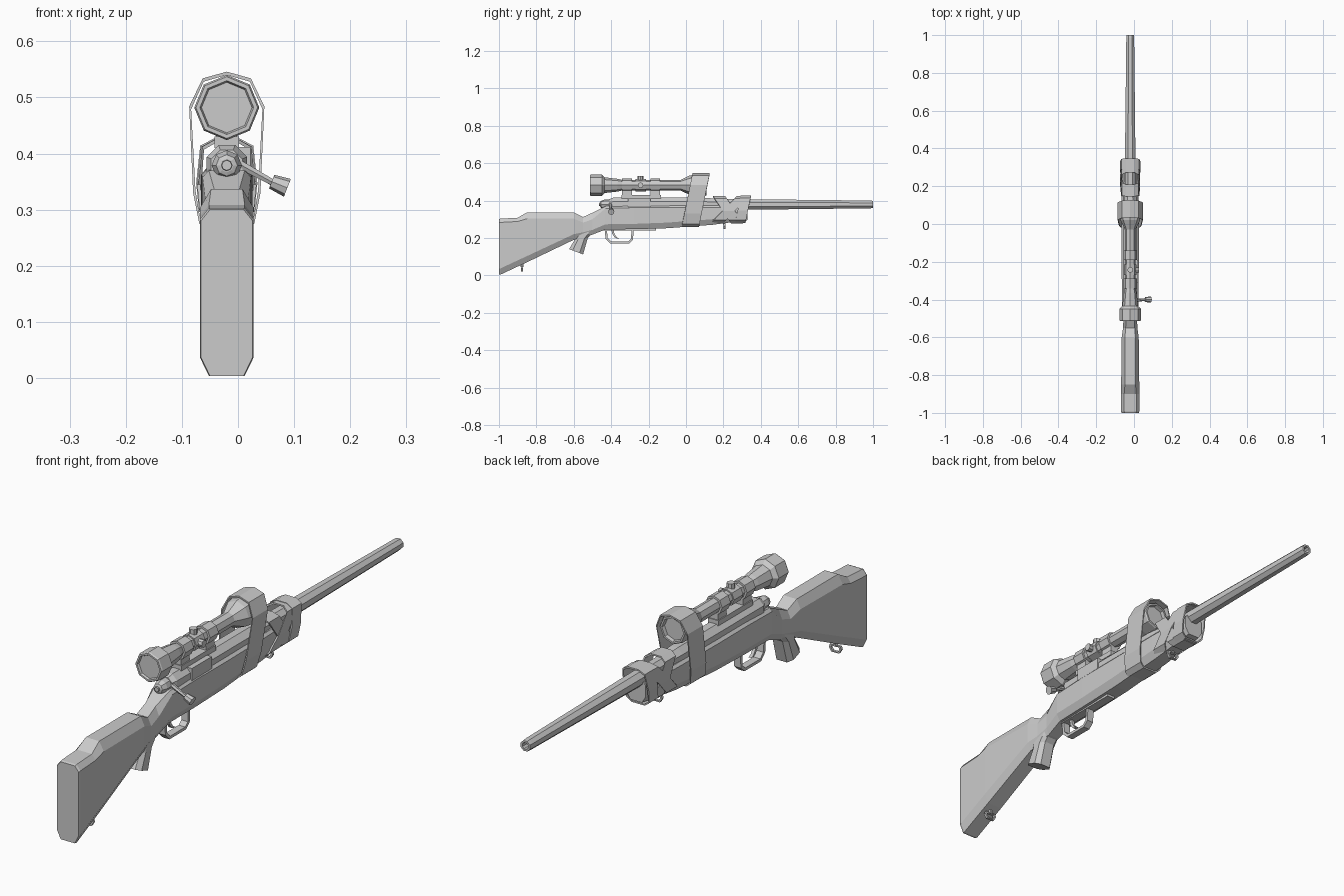
import bpy, bmesh, math
from mathutils import Vector

if "Cube" in bpy.data.objects:
    bpy.data.objects.remove(bpy.data.objects["Cube"])

CX = -0.02  # centre plane of the rifle


def loft(name, rings, caps=True, closed=False):
    """Skin a list of equal-length point rings."""
    bm = bmesh.new()
    vs = [[bm.verts.new(p) for p in r] for r in rings]
    n = len(vs[0])
    pairs = list(zip(vs, vs[1:])) + ([(vs[-1], vs[0])] if closed else [])
    for a, b in pairs:
        for i in range(n):
            j = (i + 1) % n
            bm.faces.new((a[i], a[j], b[j], b[i]))
    if caps and not closed:
        bm.faces.new(vs[0])
        bm.faces.new(vs[-1])
    bmesh.ops.recalc_face_normals(bm, faces=bm.faces)
    me = bpy.data.meshes.new(name)
    bm.to_mesh(me)
    bm.free()
    ob = bpy.data.objects.new(name, me)
    bpy.context.collection.objects.link(ob)
    return ob


def lathe(name, z, profile, sides=8, turn=0.0):
    """Revolve (y, radius) pairs around a line along y."""
    ang = [2 * math.pi * (i + turn) / sides for i in range(sides)]
    return loft(name, [[(CX + r * math.cos(a), y, z + r * math.sin(a)) for a in ang]
                       for y, r in profile])


def rod(name, p, q, r1, r2=None, sides=6):
    """Straight tapered rod between two points."""
    p, q = Vector(p), Vector(q)
    rot = (q - p).to_track_quat('Z', 'Y')
    ang = [2 * math.pi * i / sides for i in range(sides)]
    return loft(name, [[c + rot @ Vector((r * math.cos(a), r * math.sin(a), 0)) for a in ang]
                       for c, r in ((p, r1), (q, r2 or r1))])


def box(name, x, y, z):
    return loft(name, [[(x[0], v, z[0]), (x[1], v, z[0]), (x[1], v, z[1]), (x[0], v, z[1])] for v in y])


def section(y, top, bot, w, tw, bw, ct, cb, tilt=0.0):
    """Chamfered cross-section of the stock; tilt moves the top along y."""
    half = [(tw, top), (w, top - ct), (w, bot + cb), (bw, bot)]
    pts = half + [(-x, z) for x, z in reversed(half)]
    return [(CX + x, y + tilt * (z - bot), z) for x, z in pts]


def band(name, half, y0, slope, width, thick=0.006):
    """Cloth strip following a mirrored half outline, leaning along y with height."""
    outer = half + [(-x, z) for x, z in reversed(half) if x]
    zc = sum(z for _, z in outer) / len(outer)
    rings = []
    for s, t in ((-1, thick), (-1, 0), (1, 0), (1, thick)):
        ring = []
        for x, z in outer:
            d = Vector((x, z - zc)).normalized() * t
            ring.append((CX + x - d.x, y0 + slope * (z - zc) + s * width / 2, z - d.y))
        rings.append(ring)
    return loft(name, rings, closed=True)


# Stock from butt to fore-end
loft("stock", [section(*s) for s in (
    (-1.00, .300, .004, .046, .030, .030, .020, .033),
    (-.992, .303, .004, .048, .032, .032, .020, .033),
    (-.90, .308, .047, .048, .032, .032, .020, .033),
    (-.85, .337, .070, .048, .028, .032, .034, .033),
    (-.60, .337, .190, .045, .028, .030, .034, .030),
    (-.55, .312, .205, .038, .024, .026, .030, .025),
    (-.50, .335, .218, .036, .022, .024, .035, .025),
    (-.43, .370, .245, .043, .032, .028, .012, .028),
    (-.28, .372, .247, .045, .036, .030, .010, .028),
    (-.10, .372, .252, .046, .036, .030, .010, .030),
    (.14, .374, .270, .045, .036, .028, .010, .030),
    (.33, .374, .295, .040, .032, .024, .010, .025))])

# Pistol grip, lofted downwards
loft("pistol_grip", [[(CX + x, y0 + (y1 - y0) * f, z0 + (z1 - z0) * f) for x, f in
     ((-w * .6, 0), (w * .6, 0), (w, .25), (w, .75), (w * .6, 1), (-w * .6, 1), (-w, .75), (-w, .25))]
     for y0, z0, y1, z1, w in ((-.61, .27, -.44, .29, .034), (-.60, .205, -.50, .225, .035),
                               (-.595, .190, -.525, .200, .035), (-.625, .140, -.55, .112, .037))])

# Barrel with a hollow muzzle
lathe("barrel", .379, [(.10, .036), (.20, .031), (.36, .030), (.985, .0225), (1.0, .021),
                       (1.0, .013), (.95, .012)], turn=.5)

# Receiver, bolt and ejection cover
lathe("receiver", .379, [(-.41, .030), (-.39, .039), (.10, .039), (.16, .033)], turn=.5)
lathe("bolt", .379, [(-.458, .012), (-.455, .019), (-.435, .027), (-.405, .027), (-.38, .022)])
lathe("bolt_end", .379, [(-.464, .009), (-.45, .011)])
box("ejection_cover", (CX - .01, CX + .042), (-.31, -.19), (.365, .412))
rod("bolt_handle", (CX + .015, -.405, .385), (.068, -.40, .345), .009, .006)
rod("bolt_knob", (.06, -.40, .350), (.088, -.40, .339), .013, .017, 8)
box("safety_catch", (CX + .022, CX + .034), (-.43, -.39), (.352, .366))

# Scope body with recessed lenses at both ends
SZ = .482
lathe("scope", SZ, [(-.505, .045), (-.513, .048), (-.513, .055), (-.507, .058), (-.45, .058),
                    (-.435, .042), (-.365, .034), (-.34, .028), (-.03, .028), (.02, .052),
                    (.05, .056), (.105, .056), (.11, .053), (.11, .046), (.095, .044)])
for i, y in enumerate((-.315, -.165)):
    lathe(f"scope_ring_{i}", SZ, [(y - .026, .036), (y + .026, .036)])
    box(f"scope_mount_{i}", (CX - .018, CX + .018), (y - .026, y + .026), (.41, .462))
box("scope_rail", (CX - .022, CX + .022), (-.345, -.135), (.410, .430))
lathe("turret_collar", SZ, [(-.27, .033), (-.215, .033)])
rod("top_turret", (CX, -.243, SZ), (CX, -.243, .530), .015, sides=8)
rod("side_turret", (CX, -.243, SZ), (CX + .047, -.243, SZ), .015, sides=8)

# Trigger guard strip and trigger
path = [(-.435, .250), (-.43, .195), (-.405, .170), (-.305, .170), (-.283, .190), (-.28, .250)]
inner = [(-.423, .250), (-.419, .199), (-.400, .181), (-.310, .181), (-.294, .195), (-.291, .250)]
loft("trigger_guard", [[(CX - .014, *a), (CX + .014, *a), (CX + .014, *b), (CX - .014, *b)]
                       for a, b in zip(path, inner)])
loft("trigger", [[(CX - .006, y, z), (CX + .006, y, z), (CX + .006, y + .012, z), (CX - .006, y + .012, z)]
                 for y, z in ((-.40, .25), (-.395, .222), (-.382, .203), (-.37, .198))])
box("floor_plate", (CX - .018, CX + .018), (-.45, -.16), (.241, .26))

# Sling swivels: post plus a wide loop
for name, y, z in (("rear_swivel", -.877, .057), ("front_swivel", .205, .284)):
    rod(name + "_post", (CX, y, z + .015), (CX, y, z - .012), .008)
    loop = [(-.022, -.008), (.022, -.008), (.026, -.020), (.016, -.036), (-.016, -.036), (-.026, -.020)]
    rings = []
    for dy, k in ((-.005, 1), (.005, 1), (.005, .68), (-.005, .68)):
        rings.append([(CX + x * k, y + dy, z - .022 + (h + .022) * k) for x, h in loop])
    loft(name + "_loop", rings, closed=True)

# Cloth strip holding scope and stock together
band("scope_wrap", [(0, .546), (.043, .534), (.067, .484), (.060, .330), (.049, .275), (.030, .259)],
     .050, .20, .092)

# Crossed cloth strips around the fore-end
wrap = [(.022, .425), (.046, .412), (.053, .345), (.048, .295), (.028, .278)]
band("fore_wrap_forward", wrap, .235, .95, .065)
band("fore_wrap_backward", [(x * .96, z) for x, z in wrap], .225, -.65, .065)
band("fore_wrap_front", [(x * 1.03, z + .002) for x, z in wrap], .305, .20, .055)
